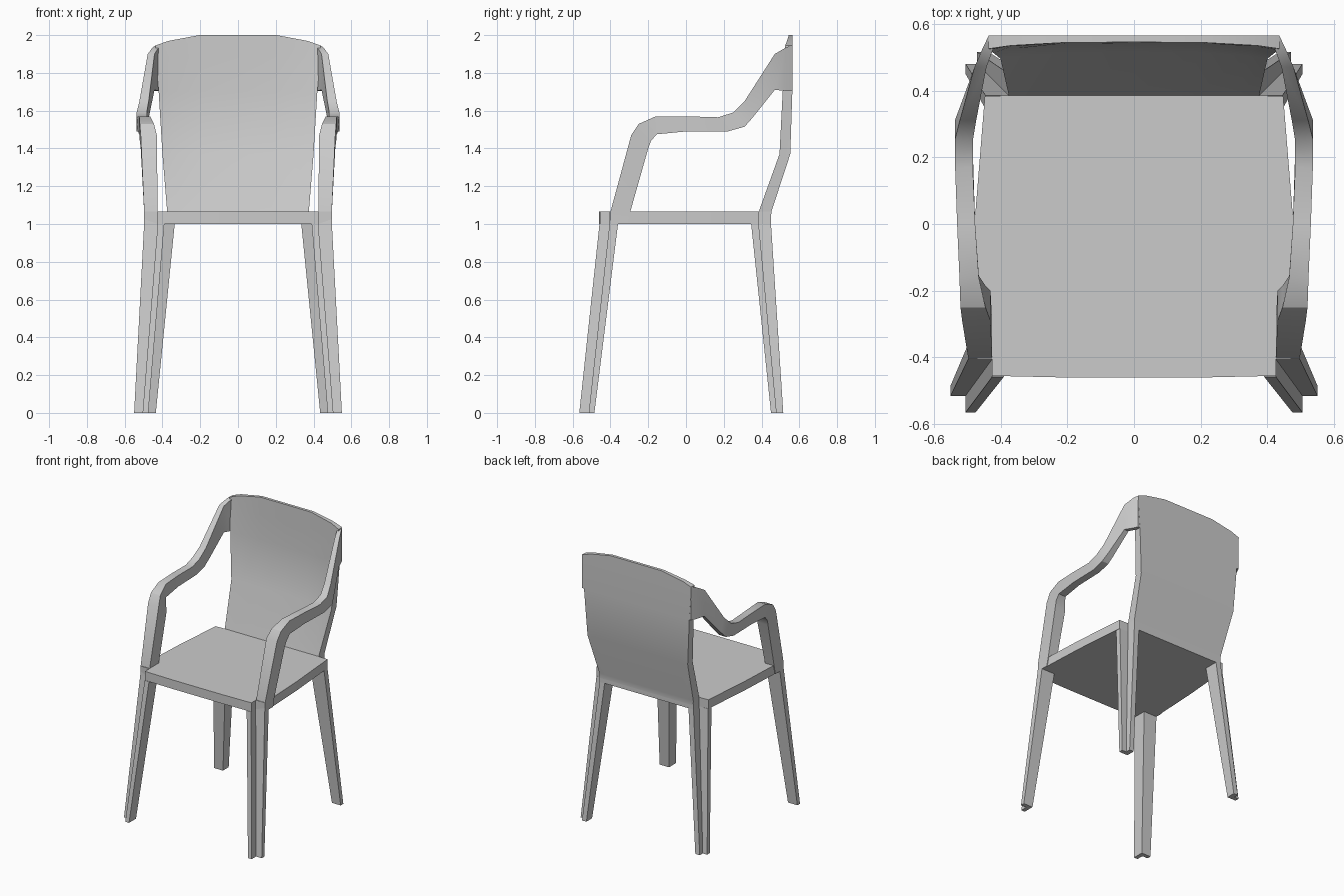
import bpy
import bmesh
import math

cube = bpy.data.objects.get("Cube")
if cube:
    bpy.data.objects.remove(cube, do_unlink=True)

# One pale grey plastic for the whole chair
GREY = (0.6, 0.6, 0.6, 1.0)
plastic = bpy.data.materials.new("pale_grey_plastic")
plastic.use_nodes = True
plastic.diffuse_color = GREY
plastic.node_tree.nodes["Principled BSDF"].inputs["Base Color"].default_value = GREY


def loft(name, rings, mirror=False):
    """Skin a stack of equal rings; caps are strips joining opposite ring points."""
    bm = bmesh.new()
    rows = [[bm.verts.new(p) for p in ring] for ring in rings]
    n = len(rows[0])
    for a, b in zip(rows, rows[1:]):
        for i in range(n):
            j = (i + 1) % n
            bm.faces.new((a[i], a[j], b[j], b[i]))
    for cap in (rows[0], rows[-1]):
        for i in range(n // 2 - 1):
            bm.faces.new((cap[i], cap[i + 1], cap[n - 2 - i], cap[n - 1 - i]))
    bmesh.ops.recalc_face_normals(bm, faces=bm.faces)
    mesh = bpy.data.meshes.new(name)
    bm.to_mesh(mesh)
    bm.free()
    mesh.materials.append(plastic)
    obj = bpy.data.objects.new(name, mesh)
    bpy.context.collection.objects.link(obj)
    bpy.ops.object.select_all(action="DESELECT")
    obj.select_set(True)
    bpy.context.view_layer.objects.active = obj
    bpy.ops.object.shade_smooth_by_angle(angle=math.radians(30))
    if mirror:
        obj.modifiers.new("mirror", "MIRROR")
    return obj


# Legs: angle section with the open corner facing outward
def leg_ring(z, xs, ys):
    xi, xn, xo = xs
    yi, yn, yo = ys
    outline = [(xo, yi), (xi, yi), (xi, yo), (xn, yo), (xn, yn), (xo, yn)]
    return [(x, y, z) for x, y in outline]


SEAT_LOW, SEAT_TOP = 1.0, 1.065
loft("front_legs", [
    leg_ring(0, (0.475, 0.505, 0.55), (-0.485, -0.515, -0.565)),
    leg_ring(SEAT_LOW, (0.39, 0.425, 0.497), (-0.36, -0.405, -0.458)),
], mirror=True)
loft("rear_legs", [
    leg_ring(0, (0.435, 0.47, 0.505), (0.45, 0.48, 0.515)),
    leg_ring(SEAT_LOW, (0.335, 0.375, 0.445), (0.345, 0.385, 0.45)),
], mirror=True)

# Seat: slab with notched corners that carry on the leg section
half = [(0.2, -0.46), (0.425, -0.455), (0.425, -0.405), (0.497, -0.403), (0.478, 0),
        (0.447, 0.383), (0.375, 0.385), (0.375, 0.45)]
outline = half + [(-x, y) for x, y in reversed(half)]
loft("seat", [[(x, y, z) for x, y in outline] for z in (SEAT_LOW, SEAT_TOP)])

# Arms: stations of upper (y, z), lower (y, z), outer x, inner x
stations = [
    ((-0.405, 1.0), (-0.31, 1.0), 0.497, 0.42),
    ((-0.40, 1.065), (-0.295, 1.065), 0.497, 0.425),
    ((-0.29, 1.47), (-0.20, 1.40), 0.515, 0.43),
    ((-0.25, 1.53), (-0.185, 1.44), 0.52, 0.445),
    ((-0.16, 1.57), (-0.155, 1.475), 0.523, 0.465),
    ((0.0, 1.57), (0.0, 1.49), 0.53, 0.476),
    ((0.17, 1.565), (0.22, 1.49), 0.536, 0.483),
    ((0.25, 1.59), (0.31, 1.515), 0.537, 0.483),
    ((0.31, 1.65), (0.35, 1.56), 0.522, 0.473),
    ((0.47, 1.90), (0.47, 1.71), 0.478, 0.442),
    ((0.53, 1.935), (0.53, 1.705), 0.452, 0.42),
    ((0.563, 1.945), (0.563, 1.705), 0.436, 0.41),
]
loft("arms", [[(xo, *up), (xi, *up), (xi, *low), (xo, *low)]
              for up, low, xo, xi in stations], mirror=True)


# Backrest: slightly cupped panel with a crowned top edge
def back_ring(z, width, front, back, curl, crown=0):
    us = [-1, -0.85, -0.47, 0, 0.47, 0.85, 1]

    def top(u):
        return z - crown * (max(0, abs(u) - 0.47) / 0.53) ** 1.7

    face = [(u * width, front - curl * u ** 4, top(u)) for u in us]
    rear = [(u * width, back, top(u)) for u in reversed(us)]
    return face + rear


loft("backrest", [
    back_ring(1.03, 0.372, 0.38, 0.45, 0),
    back_ring(SEAT_TOP, 0.375, 0.385, 0.452, 0),
    back_ring(1.37, 0.40, 0.515, 0.552, 0.02),
    back_ring(1.70, 0.42, 0.54, 0.563, 0.028),
    back_ring(1.88, 0.435, 0.543, 0.565, 0.022),
    back_ring(2.0, 0.436, 0.545, 0.565, 0.02, crown=0.055),
])
